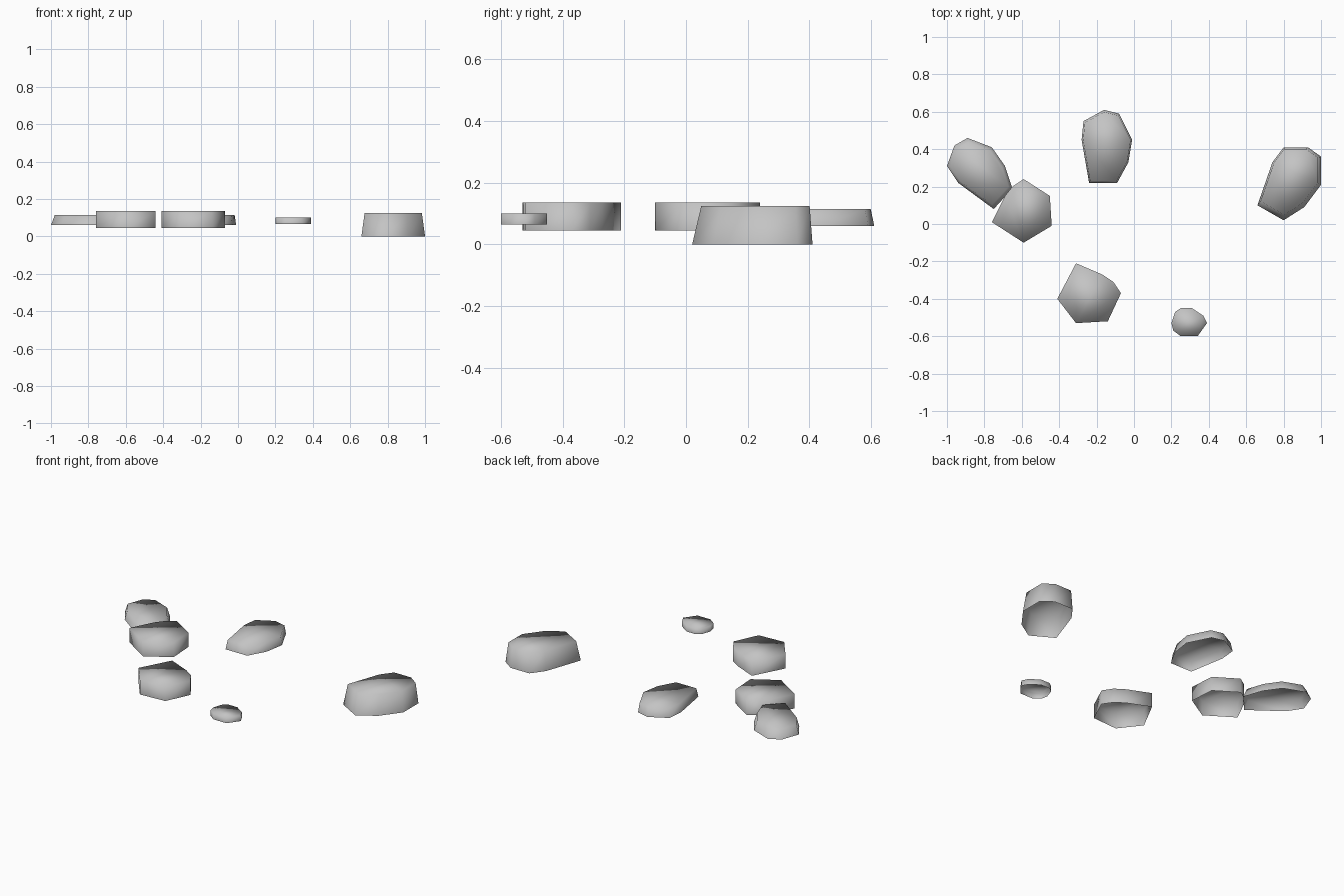
import bpy
import bmesh
from mathutils import Vector

# Remove the default cube
cube = bpy.data.objects.get("Cube")
if cube:
    bpy.data.objects.remove(cube, do_unlink=True)

# One grey stone material
stone_grey = bpy.data.materials.new("stone_grey")
stone_grey.use_nodes = True
colour = (0.55, 0.55, 0.55, 1)
stone_grey.diffuse_color = colour
stone_grey.node_tree.nodes["Principled BSDF"].inputs["Base Color"].default_value = colour


def make_stone(name, outline, bottom, top, taper=1.0, shift=(0, 0)):
    """Extrude a ground outline into a flat-topped, smooth-shaded stone open underneath.

    taper scales the top about the outline's centre; shift slides the top sideways.
    """
    points = [Vector(point) for point in outline]
    low = Vector((min(p.x for p in points), min(p.y for p in points)))
    high = Vector((max(p.x for p in points), max(p.y for p in points)))
    centre = (low + high) / 2

    bm = bmesh.new()
    lower_ring = [bm.verts.new((p.x, p.y, bottom)) for p in points]
    upper_ring = []
    for p in points:
        q = centre + (p - centre) * taper + Vector(shift)
        upper_ring.append(bm.verts.new((q.x, q.y, top)))

    # Side walls between the two rings, then the flat top
    count = len(points)
    for i in range(count):
        j = (i + 1) % count
        bm.faces.new((lower_ring[i], lower_ring[j], upper_ring[j], upper_ring[i]))
    cap = bm.faces.new(upper_ring)

    # Make the cap point up and the walls follow it
    bmesh.ops.recalc_face_normals(bm, faces=bm.faces[:])
    cap.normal_update()
    if cap.normal.z < 0:
        bmesh.ops.reverse_faces(bm, faces=bm.faces[:])
    for face in bm.faces:
        face.smooth = True

    mesh = bpy.data.meshes.new(name)
    bm.to_mesh(mesh)
    bm.free()
    mesh.materials.append(stone_grey)
    stone = bpy.data.objects.new(name, mesh)
    bpy.context.collection.objects.link(stone)
    return stone


# Large stone on the left, resting on the ground
make_stone("large_left_stone",
           [(.66, .1), (.8, .02), (.91, .09), (1, .21),
            (1, .36), (.93, .41), (.8, .41), (.74, .33)],
           bottom=0, top=.125, taper=.9, shift=(0, .01))

# Long stone at the back
make_stone("back_stone",
           [(-.24, .22), (-.09, .22), (-.03, .33), (-.01, .45),
            (-.08, .59), (-.16, .61), (-.27, .55), (-.28, .45)],
           bottom=.06, top=.115, taper=.94)

# Long stone at the far right
make_stone("far_right_stone",
           [(-1, .31), (-.94, .22), (-.75, .08), (-.65, .19),
            (-.69, .31), (-.76, .41), (-.89, .46), (-.96, .42)],
           bottom=.06, top=.115, taper=.88)

# Straight-sided stone on the right, beside the long one
make_stone("right_stone",
           [(-.76, .01), (-.59, -.1), (-.44, -.01), (-.45, .15),
            (-.59, .24), (-.65, .2), (-.69, .15)],
           bottom=.045, top=.135)

# Straight-sided stone at the front
make_stone("front_stone",
           [(-.41, -.4), (-.31, -.53), (-.14, -.52), (-.07, -.37),
            (-.11, -.31), (-.17, -.27), (-.31, -.21)],
           bottom=.045, top=.135)

# Small pebble at the front left
make_stone("front_pebble",
           [(.2, -.53), (.21, -.57), (.25, -.6), (.34, -.6), (.39, -.53),
            (.37, -.49), (.31, -.45), (.25, -.45), (.22, -.47)],
           bottom=.065, top=.1)
